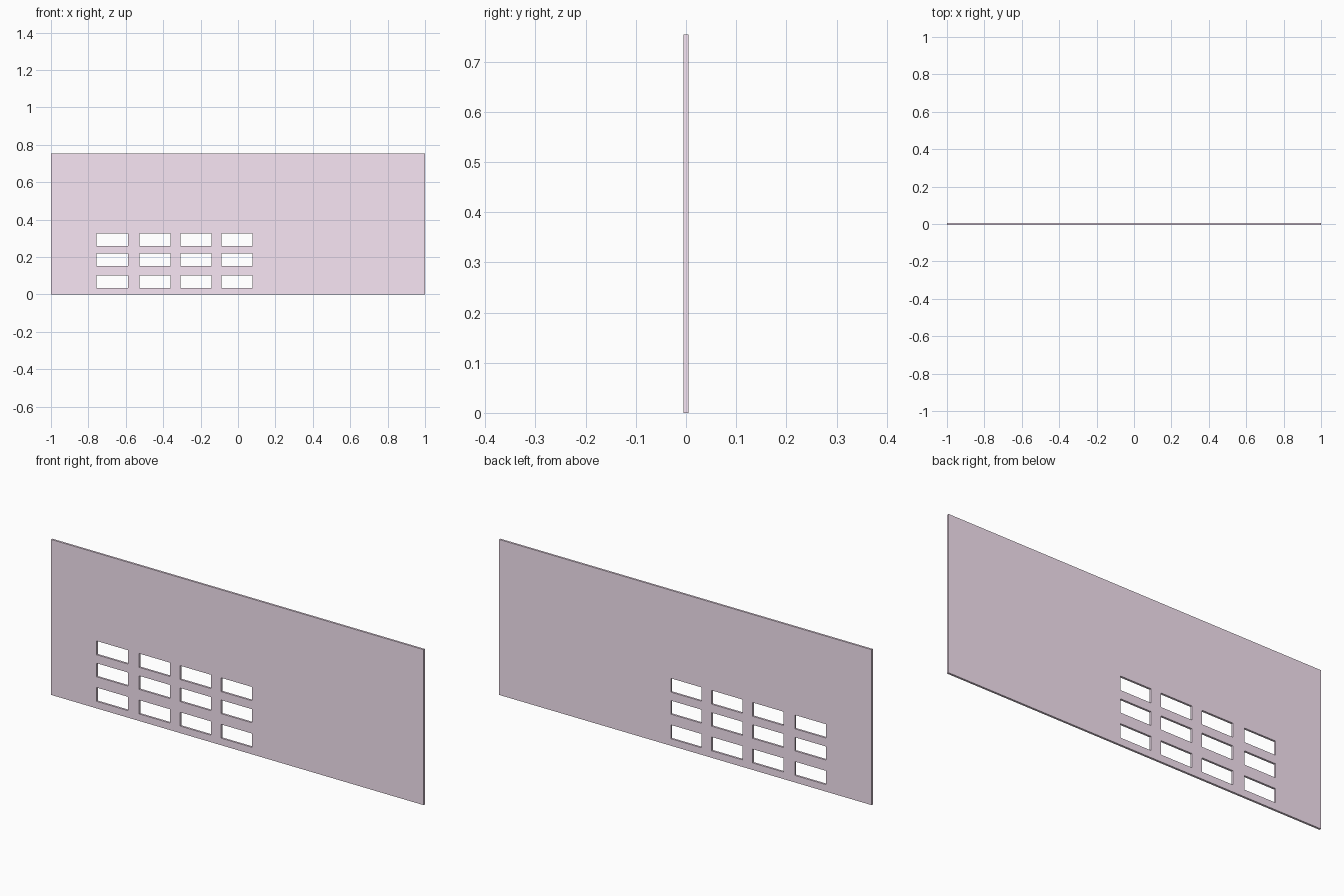
import bpy, bmesh

if "Cube" in bpy.data.objects:
    bpy.data.objects.remove(bpy.data.objects["Cube"])

HALF_T = 0.005
HEIGHT = 0.754
# Window openings: (start, end) along x and along z
columns = [(-0.756, -0.588), (-0.527, -0.361), (-0.307, -0.141), (-0.088, 0.078)]
rows = [(0.034, 0.101), (0.153, 0.219), (0.260, 0.327)]

xs = [-1.0] + [v for c in columns for v in c] + [1.0]
zs = [0.0] + [v for r in rows for v in r] + [HEIGHT]

# Front sheet: grid of cells, leaving the window cells empty
bm = bmesh.new()
verts = [[bm.verts.new((x, -HALF_T, z)) for z in zs] for x in xs]
for i in range(len(xs) - 1):
    for j in range(len(zs) - 1):
        if i % 2 and j % 2:
            continue
        bm.faces.new((verts[i][j], verts[i + 1][j], verts[i + 1][j + 1], verts[i][j + 1]))

# Give the sheet its thickness, keeping the front face
front = bm.faces[:]
ext = bmesh.ops.extrude_face_region(bm, geom=front, use_keep_orig=True)
new_verts = [g for g in ext["geom"] if isinstance(g, bmesh.types.BMVert)]
bmesh.ops.translate(bm, verts=new_verts, vec=(0, 2 * HALF_T, 0))
bmesh.ops.recalc_face_normals(bm, faces=bm.faces[:])

# Merge the flat cells into larger faces
bmesh.ops.dissolve_limit(bm, angle_limit=0.01, verts=bm.verts[:], edges=bm.edges[:])

mesh = bpy.data.meshes.new("wall_panel")
bm.to_mesh(mesh)
bm.free()
panel = bpy.data.objects.new("wall_panel", mesh)
bpy.context.collection.objects.link(panel)

# Pale mauve finish
mat = bpy.data.materials.new("mauve")
mat.diffuse_color = (0.94, 0.79, 0.91, 1.0)
mat.use_nodes = True
mat.node_tree.nodes["Principled BSDF"].inputs["Base Color"].default_value = mat.diffuse_color
mesh.materials.append(mat)
